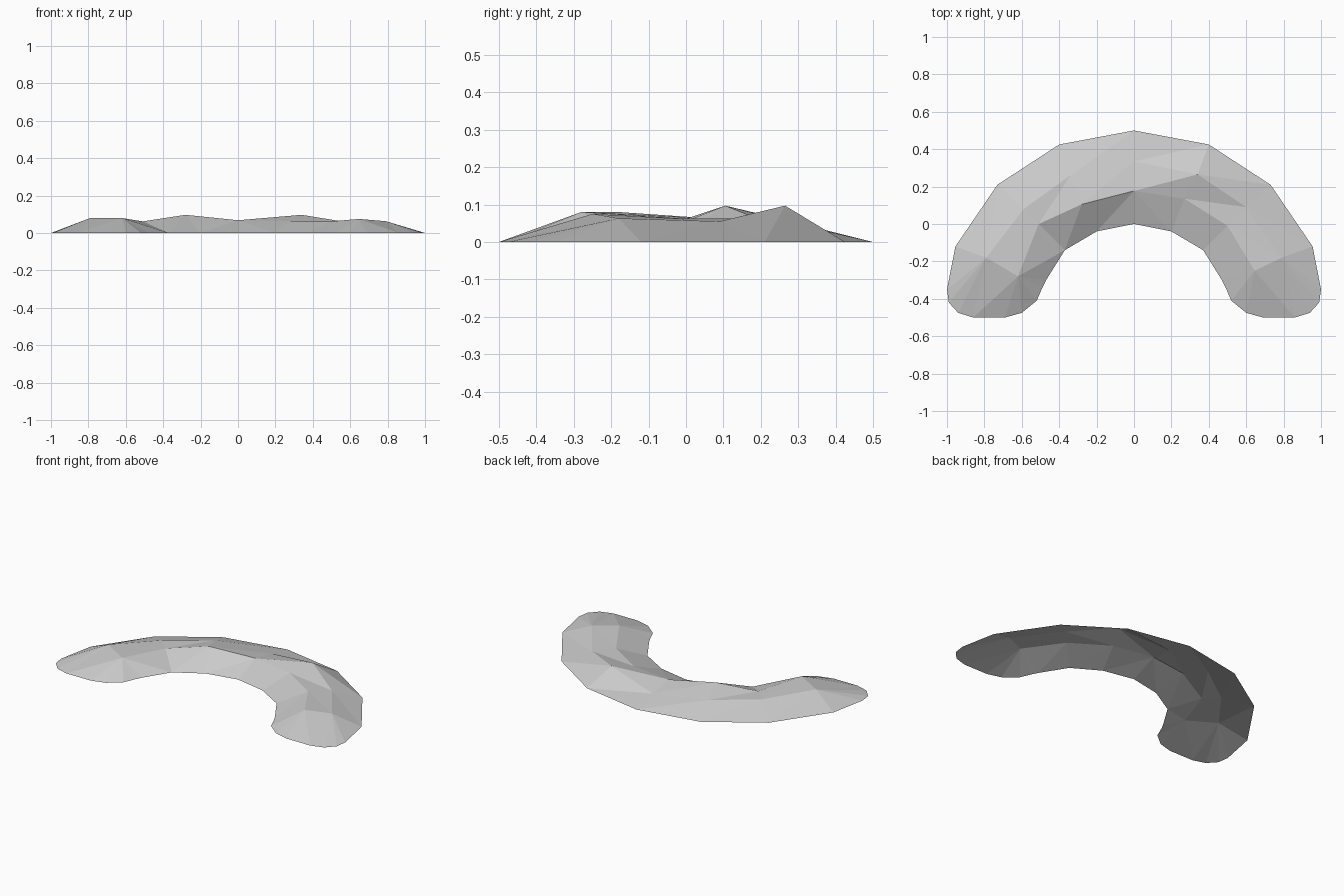
import bpy, bmesh

cube = bpy.data.objects.get("Cube")
if cube:
    bpy.data.objects.remove(cube, do_unlink=True)

grey = bpy.data.materials.new("light_grey")
grey.use_nodes = True
grey.diffuse_color = (0.6, 0.6, 0.6, 1)
bsdf = next(n for n in grey.node_tree.nodes if n.type == 'BSDF_PRINCIPLED')
bsdf.inputs["Base Color"].default_value = (0.6, 0.6, 0.6, 1)
bsdf.inputs["Roughness"].default_value = 0.8


def mirrored(half):
    """Extend a left-to-centre row of ground points to the other side."""
    return half + [(-x, y) for x, y in reversed(half[:-1])]


# Ground outline of the arch, and the rounded tip of one end
outer_edge = mirrored([(-.955, -.12), (-.73, .21), (-.4, .425), (0, .5)])
inner_edge = mirrored([(-.47, -.3), (-.37, -.14), (-.2, -.04), (0, 0)])
tip_outer = [(-1, -.35), (-.99, -.42), (-.94, -.475), (-.86, -.5)]
tip_inner = [(-.69, -.5), (-.6, -.475), (-.52, -.41), (-.49, -.34)]

# Uneven crest lines, left end to right end
outer_crest = [(-.79, -.18, .08), (-.59, .08, .062), (-.34, .26, .06), (0, .335, .038),
               (.34, .265, .097), (.6, .09, .055), (.79, -.18, .063)]
inner_crest = [(-.62, -.28, .08), (-.51, 0, .062), (-.28, .105, .097), (0, .177, .068),
               (.27, .135, .063), (.5, -.01, .062), (.645, -.25, .075)]

bm = bmesh.new()


def add_row(points):
    return [bm.verts.new((*p, 0) if len(p) == 2 else p) for p in points]


rows = [add_row(r) for r in (outer_edge, outer_crest, inner_crest, inner_edge)]

# Faceted strips between neighbouring rows
for a, b in zip(rows, rows[1:]):
    inner_strip = b is rows[3]
    for i in range(len(a) - 1):
        # inner bank facets turn over at the centre of the arch
        if inner_strip and i >= 3:
            bm.faces.new((a[i], b[i], b[i + 1]))
            bm.faces.new((a[i], b[i + 1], a[i + 1]))
        elif inner_strip and i > 0 or not inner_strip:
            bm.faces.new((a[i], b[i], a[i + 1]))
            bm.faces.new((a[i + 1], b[i], b[i + 1]))
        else:
            bm.faces.new((a[i], b[i], b[i + 1]))
            bm.faces.new((a[i], b[i + 1], a[i + 1]))

# Rounded ends fanned down from the crest
for side, k in ((1, 0), (-1, -1)):
    rim_out, rim_in = (add_row([(side * x, y) for x, y in t]) for t in (tip_outer, tip_inner))
    crest_out, crest_in = rows[1][k], rows[2][k]
    first = [rows[0][k]] + rim_out
    second = [rim_out[-1]] + rim_in + [rows[3][k]]
    for hub, rim in ((crest_out, first), (crest_in, second)):
        for p, q in zip(rim, rim[1:]):
            bm.faces.new((hub, p, q))
    bm.faces.new((crest_out, rim_out[-1], crest_in))

# All faces look upward; the underside stays open
for f in bm.faces:
    f.normal_update()
    if f.normal.z < 0:
        f.normal_flip()

mesh = bpy.data.meshes.new("arched_mound")
bm.to_mesh(mesh)
bm.free()
mesh.materials.append(grey)
mound = bpy.data.objects.new("arched_mound", mesh)
bpy.context.collection.objects.link(mound)
